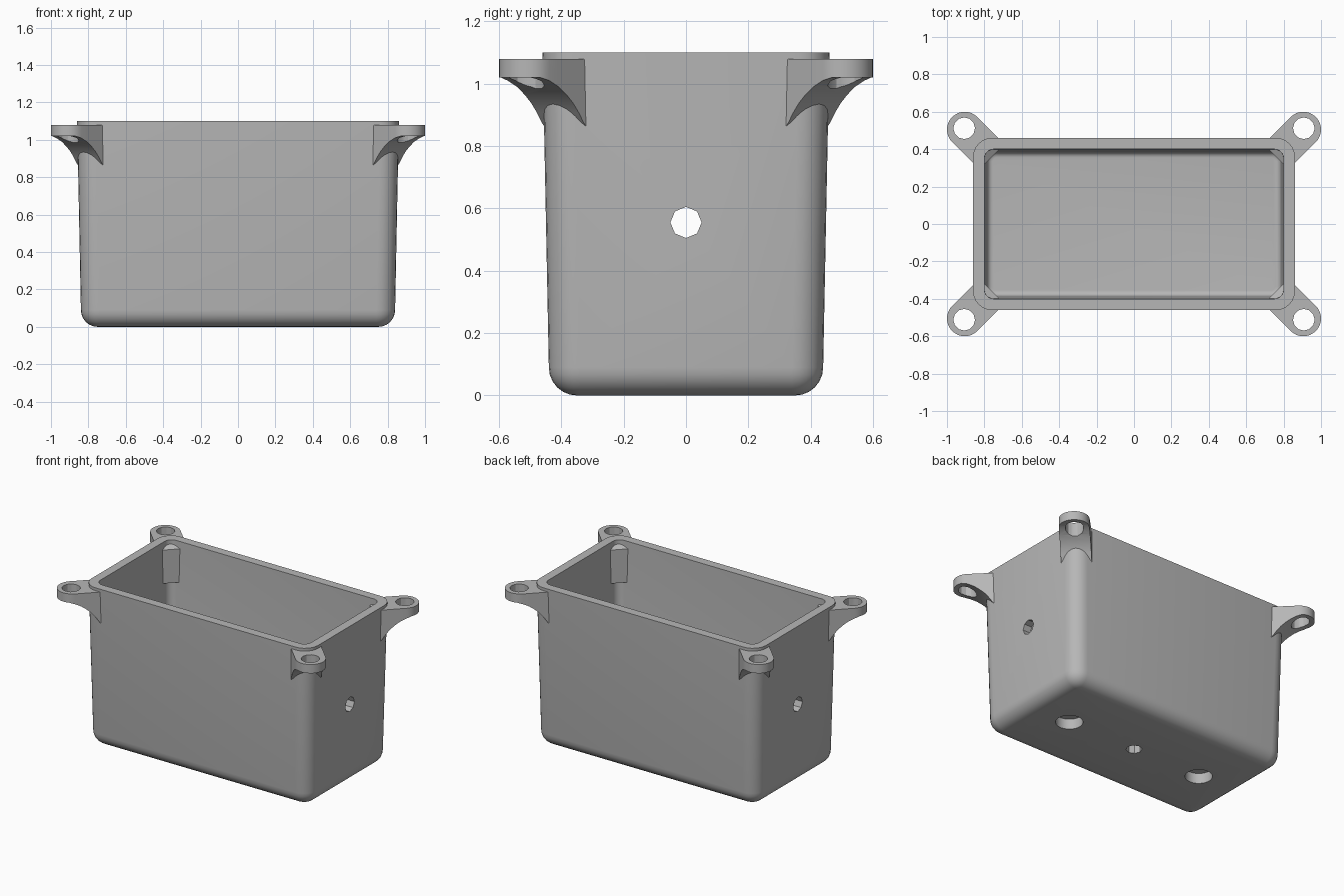
import bpy, bmesh, math
from mathutils import Matrix, Vector

if "Cube" in bpy.data.objects:
    bpy.data.objects.remove(bpy.data.objects["Cube"])

grey = bpy.data.materials.new("light grey plastic")
grey.diffuse_color = (0.47, 0.47, 0.47, 1)
grey.use_nodes = True
grey.node_tree.nodes["Principled BSDF"].inputs["Base Color"].default_value = grey.diffuse_color


def make_object(name, bm):
    bmesh.ops.recalc_face_normals(bm, faces=bm.faces[:])
    mesh = bpy.data.meshes.new(name)
    bm.to_mesh(mesh)
    bm.free()
    obj = bpy.data.objects.new(name, mesh)
    bpy.context.collection.objects.link(obj)
    mesh.materials.append(grey)
    return obj


def apply(obj, mod):
    bpy.ops.object.select_all(action='DESELECT')
    obj.select_set(True)
    bpy.context.view_layer.objects.active = obj
    bpy.ops.object.modifier_apply(modifier=mod.name)


def drill(obj, centre, radius, depth, sides, axis='Z'):
    """Cut a round hole along one axis."""
    bm = bmesh.new()
    rot = Matrix.Rotation(math.pi / 2, 4, 'Y') if axis == 'X' else Matrix()
    bmesh.ops.create_cone(bm, cap_ends=True, segments=sides, radius1=radius,
                          radius2=radius, depth=depth,
                          matrix=Matrix.Translation(centre) @ rot)
    cutter = make_object("hole_cutter", bm)
    cutter.hide_render = True
    mod = obj.modifiers.new("hole", 'BOOLEAN')
    mod.operation, mod.solver, mod.object = 'DIFFERENCE', 'EXACT', cutter
    apply(obj, mod)
    bpy.data.objects.remove(cutter)


def smooth(obj):
    bpy.ops.object.select_all(action='DESELECT')
    obj.select_set(True)
    bpy.context.view_layer.objects.active = obj
    bpy.ops.object.shade_smooth_by_angle(angle=math.radians(30))


def rounded_ring(bm, hx, hy, r, z, n=6):
    """Rounded rectangle of vertices at height z."""
    ring = []
    for q, (sx, sy) in enumerate([(1, 1), (-1, 1), (-1, -1), (1, -1)]):
        for i in range(n + 1):
            a = math.pi / 2 * (q + i / n)
            ring.append(bm.verts.new((sx * (hx - r) + r * math.cos(a),
                                      sy * (hy - r) + r * math.sin(a), z)))
    return ring


# Box: drafted outer wall with rounded foot, flat rim, inner wall and floor
bm = bmesh.new()
rings = []
FOOT, STEPS = 0.09, 6
for i in range(STEPS + 1):
    a = math.pi / 2 * i / STEPS
    inset = FOOT * (1 - math.sin(a))
    rings.append(rounded_ring(bm, 0.84 - inset, 0.44 - inset,
                              0.1 - inset, FOOT * (1 - math.cos(a))))
rings.append(rounded_ring(bm, 0.86, 0.46, 0.1, 1.10))
rings.append(rounded_ring(bm, 0.80, 0.40, 0.05, 1.10))
FLOOR, INNER = 0.10, 0.03
for i in range(STEPS + 1):
    a = math.pi / 2 * i / STEPS
    inset = INNER * (1 - math.cos(a))
    rings.append(rounded_ring(bm, 0.785 - inset, 0.385 - inset, 0.05 - inset,
                              FLOOR + INNER * (1 - math.sin(a))))
for lower, upper in zip(rings, rings[1:]):
    for i in range(len(lower)):
        j = (i + 1) % len(lower)
        bm.faces.new((lower[i], lower[j], upper[j], upper[i]))
bm.faces.new(rings[0])
bm.faces.new(rings[-1])
box = make_object("box_shell", bm)

# Cable hole through both end walls, blind recesses under the floor
drill(box, Vector((0, 0, 0.555)), 0.05, 3, 8, 'X')
drill(box, Vector((0, 0, 0)), 0.05, 0.14, 8)
for x in (-0.52, 0.52):
    drill(box, Vector((x, 0, 0)), 0.085, 0.14, 24)
smooth(box)

# Corner ear: tapered bracket lofted outward along the diagonal
R, CX, CY = 0.095, 0.905, 0.505
tip = (CX + CY) / math.sqrt(2)
out = Vector((1, 1, 0)).normalized()
side = Vector((-1, 1, 0)).normalized()
under = [(0.792, 0.82), (0.842, 0.875), (0.865, 0.908), (0.89, 0.938),
         (0.92, 0.965), (0.955, 0.99), (tip, 1.01)]
stations = [(s, R, z) for s, z in under]
for i in range(1, 9):
    a = math.pi / 2 * i / 8
    stations.append((tip + R * math.sin(a), R * math.cos(a),
                     min(1.02, 1.01 + 0.01 * i / 2)))
bm = bmesh.new()
sections = []
for s, w, z in stations:
    top = 1.05 if s < 0.8 else 1.08
    centre = Vector((CX, CY, 0)) + out * (s - tip)
    sections.append([bm.verts.new(centre + side * k * w + Vector((0, 0, h)))
                     for k, h in ((-1, z), (1, z), (1, top), (-1, top))])
for a, b in zip(sections, sections[1:]):
    for i in range(4):
        j = (i + 1) % 4
        bm.faces.new((a[i], a[j], b[j], b[i]))
bm.faces.new(sections[0])
bm.faces.new(sections[-1])
bmesh.ops.remove_doubles(bm, verts=bm.verts[:], dist=0.0005)
ears = make_object("mounting_ears", bm)
drill(ears, Vector((0.908, 0.512, 1.0)), 0.058, 0.5, 12)

# Mirror the ear to all four corners
mirror = ears.modifiers.new("corners", 'MIRROR')
mirror.use_axis = (True, True, False)
mirror.use_mirror_merge = False
apply(ears, mirror)
smooth(ears)
